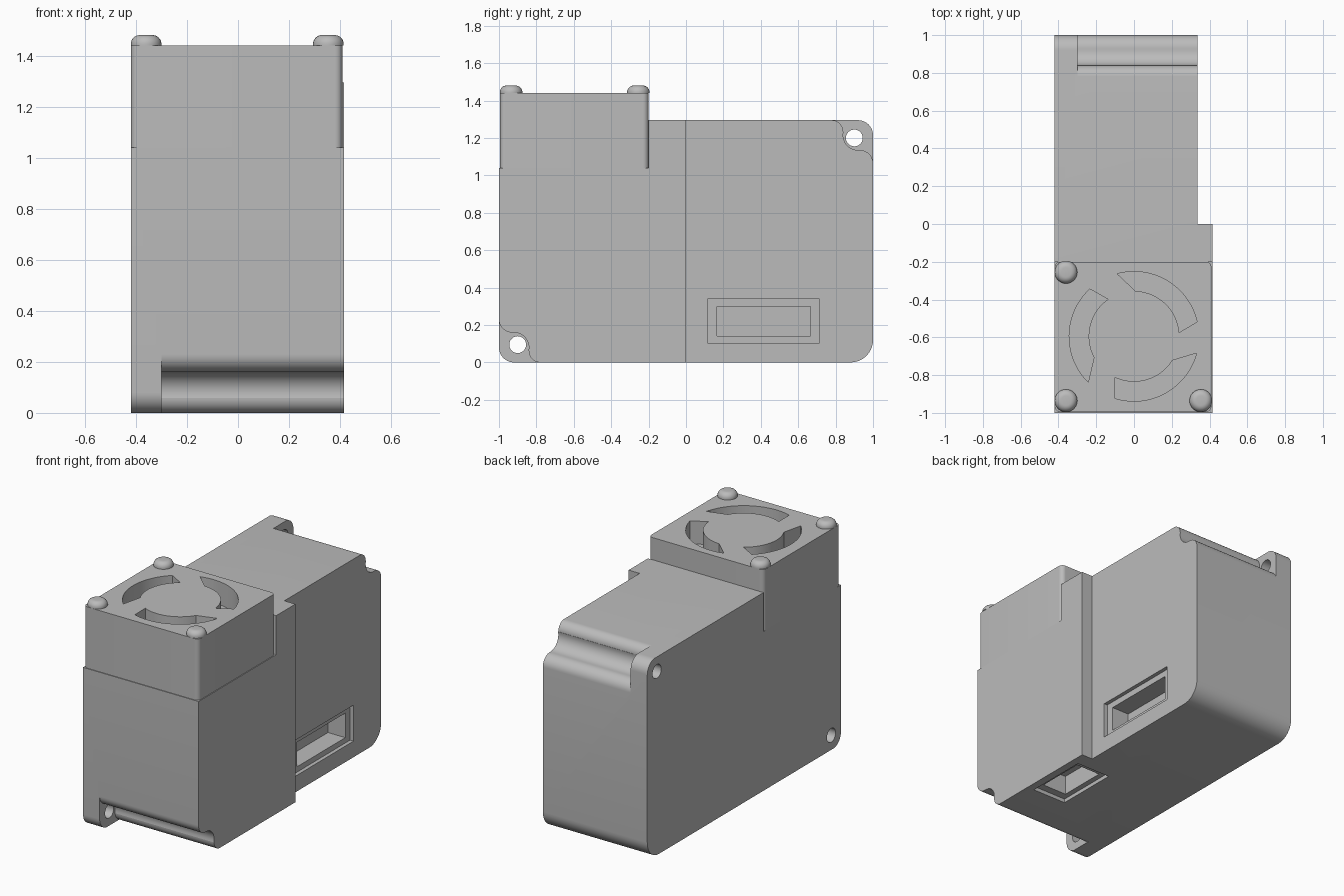
import bpy, bmesh, math
from mathutils import Vector

if "Cube" in bpy.data.objects:
    bpy.data.objects.remove(bpy.data.objects["Cube"], do_unlink=True)

H = 1.295            # main case height
LEFT, RIGHT = 0.415, -0.42
TOP = 1.44           # fan block top

grey = bpy.data.materials.new("grey_plastic")
grey.use_nodes = True
COLOUR = (0.5, 0.5, 0.5, 1)
grey.diffuse_color = COLOUR
grey.node_tree.nodes["Principled BSDF"].inputs["Base Color"].default_value = COLOUR


def arc(cx, cy, r, a0, a1, n=10):
    """Points along an arc, angles in degrees."""
    angles = [math.radians(a0 + (a1 - a0) * i / n) for i in range(n + 1)]
    return [(cx + r * math.cos(a), cy + r * math.sin(a)) for a in angles]


def prism(name, outline, axis, lo, hi):
    """Extrude a 2D outline: axis x takes (y, z) points, axis z takes (x, y)."""
    bm = bmesh.new()
    place = (lambda p: (lo, *p)) if axis == "x" else (lambda p: (*p, lo))
    face = bm.faces.new([bm.verts.new(place(p)) for p in outline])
    out = bmesh.ops.extrude_face_region(bm, geom=[face])
    step = Vector((hi - lo, 0, 0)) if axis == "x" else Vector((0, 0, hi - lo))
    moved = [v for v in out["geom"] if isinstance(v, bmesh.types.BMVert)]
    bmesh.ops.translate(bm, verts=moved, vec=step)
    bmesh.ops.recalc_face_normals(bm, faces=bm.faces)
    return link(name, bm)


def link(name, bm):
    mesh = bpy.data.meshes.new(name)
    bm.to_mesh(mesh)
    bm.free()
    mesh.materials.append(grey)
    obj = bpy.data.objects.new(name, mesh)
    bpy.context.collection.objects.link(obj)
    return obj


def rect(a0, a1, b0, b1):
    return [(a0, b0), (a1, b0), (a1, b1), (a0, b1)]


def rounded(a0, a1, b0, b1, radii):
    """Rounded rectangle, radii from the low-low corner counter-clockwise."""
    centres = [(a0, b0, 1, 1), (a1, b0, -1, 1), (a1, b1, -1, -1), (a0, b1, 1, -1)]
    pts = []
    for i, ((a, b, sa, sb), r) in enumerate(zip(centres, radii)):
        pts += arc(a + sa * r, b + sb * r, r, 180 + 90 * i, 270 + 90 * i)
    return pts


def activate(obj):
    bpy.ops.object.select_all(action="DESELECT")
    obj.select_set(True)
    bpy.context.view_layer.objects.active = obj


def cut(target, cutter):
    cutter.hide_render = True
    mod = target.modifiers.new("cut", "BOOLEAN")
    mod.operation = "DIFFERENCE"
    mod.solver = "EXACT"
    mod.object = cutter
    activate(target)
    bpy.ops.object.modifier_apply(modifier=mod.name)
    bpy.data.objects.remove(cutter, do_unlink=True)


def smooth(obj):
    activate(obj)
    bpy.ops.object.shade_smooth_by_angle(angle=math.radians(30))


# Main case with rounded corners
case = prism("main_case", rounded(-1, 1, 0, H, (0.08, 0.12, 0.08, 0.02)), "x", RIGHT, LEFT)

# Stepped-back rear half and seat for the fan block
cut(case, prism("rear_step", rect(0, 1.2, -0.2, 1.5), "x", 0.335, 0.6))
cut(case, prism("fan_seat", rect(-1.2, -0.2, 1.04, 1.5), "x", -0.6, 0.6))

# Corner notches that leave a mounting flange, and the screw holes
notch = (arc(0.78, 1.235, 0.06, 90, 0) + arc(0.92, 1.215, 0.08, 165, 270)
         + arc(0.93, 1.065, 0.07, 90, 0) + [(1.1, 1.065), (1.1, 1.4), (0.78, 1.4)])
hole = arc(0.9, 1.2, 0.045, 0, 345, 23)
for flip in (False, True):
    turn = (lambda p: (-p[0], H - p[1])) if flip else (lambda p: p)
    cut(case, prism("notch", [turn(p) for p in notch], "x", -0.3, 0.6))
    cut(case, prism("screw_hole", [turn(p) for p in hole], "x", -0.6, -0.2))

# Connector pockets: a shallow lip, then a deep opening
for inset, depth in ((0, 0.025), (0.05, 0.15)):
    side = rect(0.115 + inset, 0.715 - inset, 0.105 + inset * 0.7, 0.34 - inset * 0.8)
    cut(case, prism("side_pocket", side, "x", 0.335 - depth, 0.5))
    base = rect(0.12 + inset * 0.7, 0.365 - inset * 0.7, -0.52 + inset, -0.1 - inset)
    cut(case, prism("base_pocket", base, "z", -0.1, depth))
smooth(case)

# Fan block with three curved air slots
fan = prism("fan_block", rounded(RIGHT, 0.41, -0.995, -0.2, [0.03] * 4), "z", 1.04, TOP)
for turn in (0, 120, 240):
    slot = (arc(0, -0.595, 0.343, 13 + turn, 105 + turn, 20)
            + arc(0, -0.595, 0.24, 88 + turn, 5 + turn, 20))
    cut(fan, prism("air_slot", slot, "z", TOP - 0.15, TOP + 0.1))
smooth(fan)

# Domed screw heads on three corners
profile = [(0.06, 0)] + arc(0.025, 0.005, 0.035, 0, 90, 8) + [(0, 0.041)]
for name, x, y in (("rear_right", -0.36, -0.255), ("front_right", -0.36, -0.935),
                   ("front_left", 0.354, -0.935)):
    bm = bmesh.new()
    verts = [bm.verts.new((r, 0, z)) for r, z in profile]
    edges = [bm.edges.new(pair) for pair in zip(verts, verts[1:])]
    bmesh.ops.spin(bm, geom=verts + edges, cent=(0, 0, 0), axis=(0, 0, 1),
                   angle=math.tau, steps=32)
    bmesh.ops.remove_doubles(bm, verts=bm.verts, dist=0.0005)
    bmesh.ops.recalc_face_normals(bm, faces=bm.faces)
    head = link(name + "_screw_head", bm)
    head.location = (x, y, TOP)
    smooth(head)
